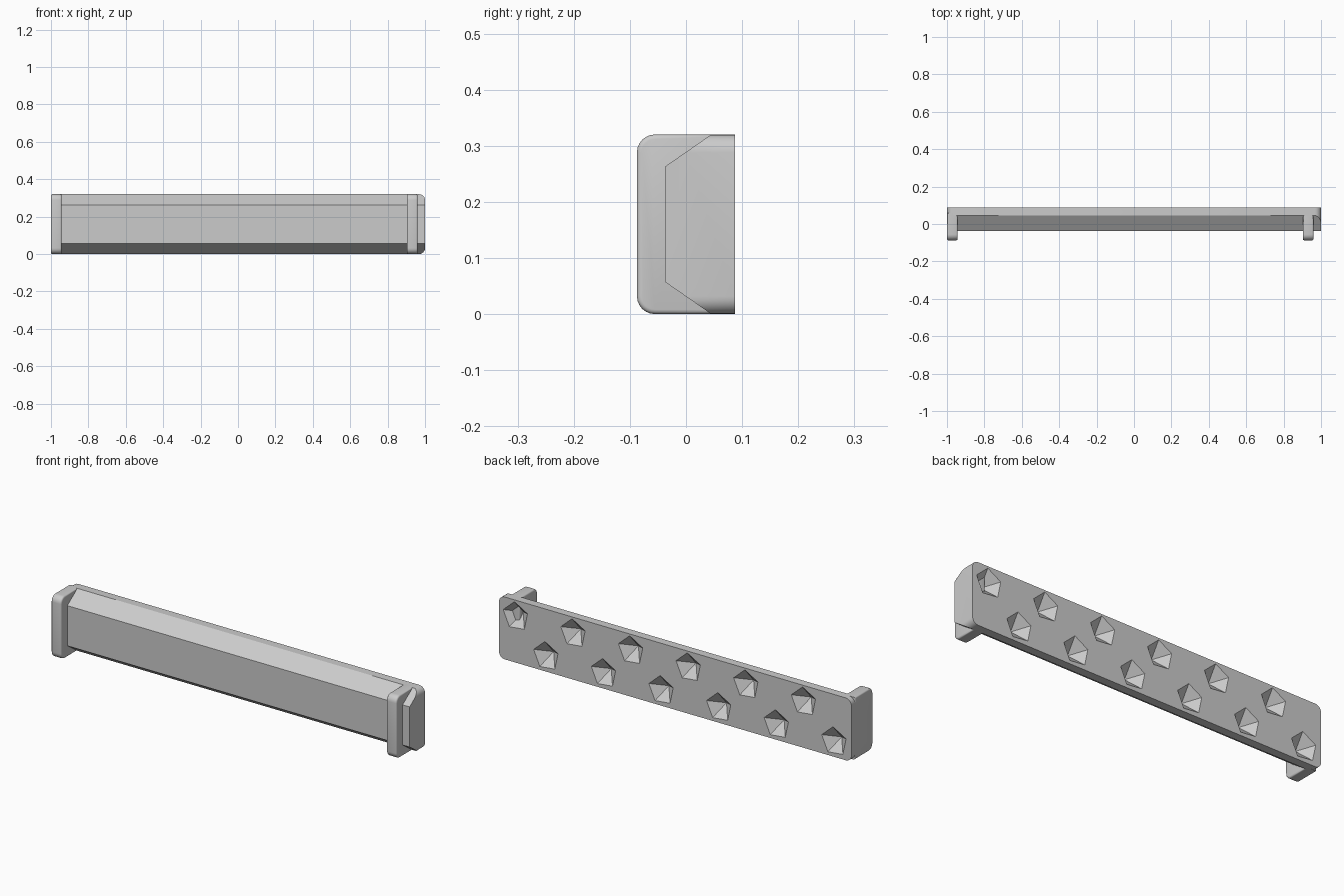
import bpy, bmesh, math
from mathutils import Vector, Matrix

cube = bpy.data.objects.get("Cube")
if cube:
    bpy.data.objects.remove(cube, do_unlink=True)

HEIGHT = 0.32
BACK = 0.0875
FRONT = -0.0875

grey = bpy.data.materials.new("light_grey")
grey.use_nodes = True
colour = (0.6, 0.6, 0.6, 1)
grey.diffuse_color = colour
grey.node_tree.nodes["Principled BSDF"].inputs["Base Color"].default_value = colour


def make_object(name, bm):
    bmesh.ops.recalc_face_normals(bm, faces=bm.faces)
    mesh = bpy.data.meshes.new(name)
    bm.to_mesh(mesh)
    bm.free()
    mesh.materials.append(grey)
    ob = bpy.data.objects.new(name, mesh)
    bpy.context.collection.objects.link(ob)
    return ob


def box(low, high):
    bm = bmesh.new()
    bmesh.ops.create_cube(bm, size=1)
    low, high = Vector(low), Vector(high)
    for v in bm.verts:
        v.co = (low + high) / 2 + v.co * (high - low)
    return bm


def along(edge, axis):
    a, b = edge.verts
    return abs((a.co - b.co).normalized()[axis]) > 0.9


def round_edges(bm, edges, radius, segments):
    bmesh.ops.bevel(bm, geom=edges, offset=radius, segments=segments,
                    profile=0.5, affect='EDGES')


def select_only(ob):
    bpy.ops.object.select_all(action='DESELECT')
    ob.select_set(True)
    bpy.context.view_layer.objects.active = ob


# Long bar: rounded corners, then sloped front shoulders
bm = box((-1, -0.037, 0), (1, BACK, HEIGHT))
round_edges(bm, [e for e in bm.edges if along(e, 1)], 0.032, 6)
for z, side in ((HEIGHT, 1), (0, -1)):
    cut = bmesh.ops.bisect_plane(
        bm, geom=bm.verts[:] + bm.edges[:] + bm.faces[:], dist=1e-6,
        plane_co=(0, 0.045, z), plane_no=(0, -0.057, 0.082 * side),
        clear_outer=True)
    rim = [g for g in cut["geom_cut"] if isinstance(g, bmesh.types.BMEdge)]
    bmesh.ops.holes_fill(bm, edges=rim, sides=0)
bar = make_object("bar", bm)

# Two staggered rows of five-sided pits in the back
DEPTH, RADIUS, OVER = 0.06, 0.073, 0.002
bm = bmesh.new()
for start, z in ((0.905, 0.238), (0.732, 0.08)):
    for i in range(6):
        x = start - 0.327 * i
        rim = []
        for k in range(5):
            a = math.radians(84 + 72 * k)
            r = RADIUS * (DEPTH + OVER) / DEPTH
            rim.append(bm.verts.new((x + r * math.cos(a), BACK + OVER, z + r * math.sin(a))))
        tip = bm.verts.new((x, BACK - DEPTH, z))
        bm.faces.new(rim)
        for k in range(5):
            bm.faces.new((rim[k], rim[(k + 1) % 5], tip))
cutter = make_object("pit_cutter", bm)
cutter.hide_render = True

select_only(bar)
mod = bar.modifiers.new("pits", 'BOOLEAN')
mod.operation = 'DIFFERENCE'
mod.solver = 'EXACT'
mod.object = cutter
bpy.ops.object.modifier_apply(modifier=mod.name)
bpy.data.objects.remove(cutter, do_unlink=True)
bpy.ops.object.shade_smooth_by_angle(angle=math.radians(25))

# Upright end plates with rounded front corners
for name, x in (("right_plate", -1), ("left_plate", 0.903)):
    bm = box((x, FRONT, 0), (x + 0.057, 0.06, HEIGHT))
    front_edges = [e for e in bm.edges
                   if along(e, 0) and all(v.co.y < 0 for v in e.verts)]
    round_edges(bm, front_edges, 0.032, 6)
    # Soften the outline of both side faces
    outline = [e for e in bm.edges
               if not along(e, 0) and all(v.co.y < 0.07 for v in e.verts)
               and e.calc_face_angle(0) > 1]
    round_edges(bm, outline, 0.008, 3)
    plate = make_object(name, bm)
    select_only(plate)
    bpy.ops.object.shade_smooth_by_angle(angle=math.radians(35))
